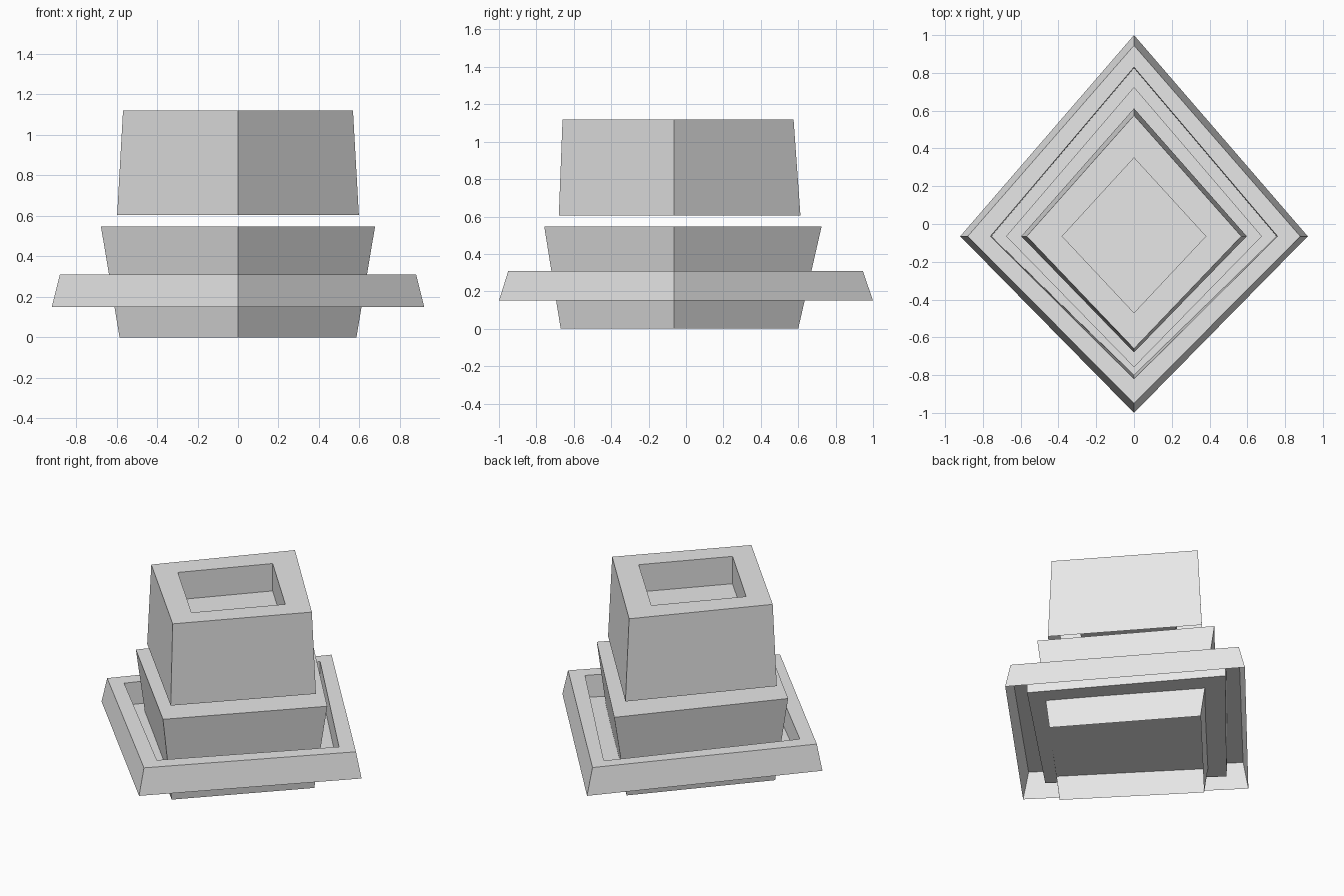
import bpy
import bmesh

if "Cube" in bpy.data.objects:
    bpy.data.objects.remove(bpy.data.objects["Cube"], do_unlink=True)

stone = bpy.data.materials.new("plain_grey")
stone.use_nodes = True
stone.diffuse_color = (0.8, 0.8, 0.8, 1)
stone.node_tree.nodes["Principled BSDF"].inputs["Base Color"].default_value = (0.8, 0.8, 0.8, 1)

SIDE_Y = -0.065  # y of the left and right corners


def shell(name, rings):
    """Four-sided sheet lofted through (half width, front y, back y, z), closed by the last ring."""
    bm = bmesh.new()
    loops = []
    for half, front, back, z in rings:
        corners = ((half, SIDE_Y), (0, back), (-half, SIDE_Y), (0, front))
        loops.append([bm.verts.new((x, y, z)) for x, y in corners])
    for a, b in zip(loops, loops[1:]):
        for i in range(4):
            j = (i + 1) % 4
            bm.faces.new((a[i], a[j], b[j], b[i]))
    bm.faces.new(loops[-1])
    mesh = bpy.data.meshes.new(name)
    bm.to_mesh(mesh)
    bm.free()
    mesh.materials.append(stone)
    obj = bpy.data.objects.new(name, mesh)
    bpy.context.collection.objects.link(obj)
    return obj


# Wide tray: sloped rim with a sunken floor, open underneath
shell("tray_rim", [
    (0.92, -1.00, 1.00, 0.15),
    (0.88, -0.95, 0.945, 0.31),
    (0.76, -0.82, 0.83, 0.31),
    (0.755, -0.80, 0.825, 0.17),
])

# Flared pedestal passing through the tray, open underneath
shell("pedestal", [
    (0.585, -0.67, 0.60, 0.0),
    (0.677, -0.758, 0.725, 0.547),
])

# Tapered block floating above, with a square well in its top
shell("upper_block", [
    (0.597, -0.68, 0.612, 0.605),
    (0.568, -0.66, 0.575, 1.12),
    (0.38, -0.47, 0.35, 1.12),
    (0.38, -0.47, 0.35, 0.945),
])
